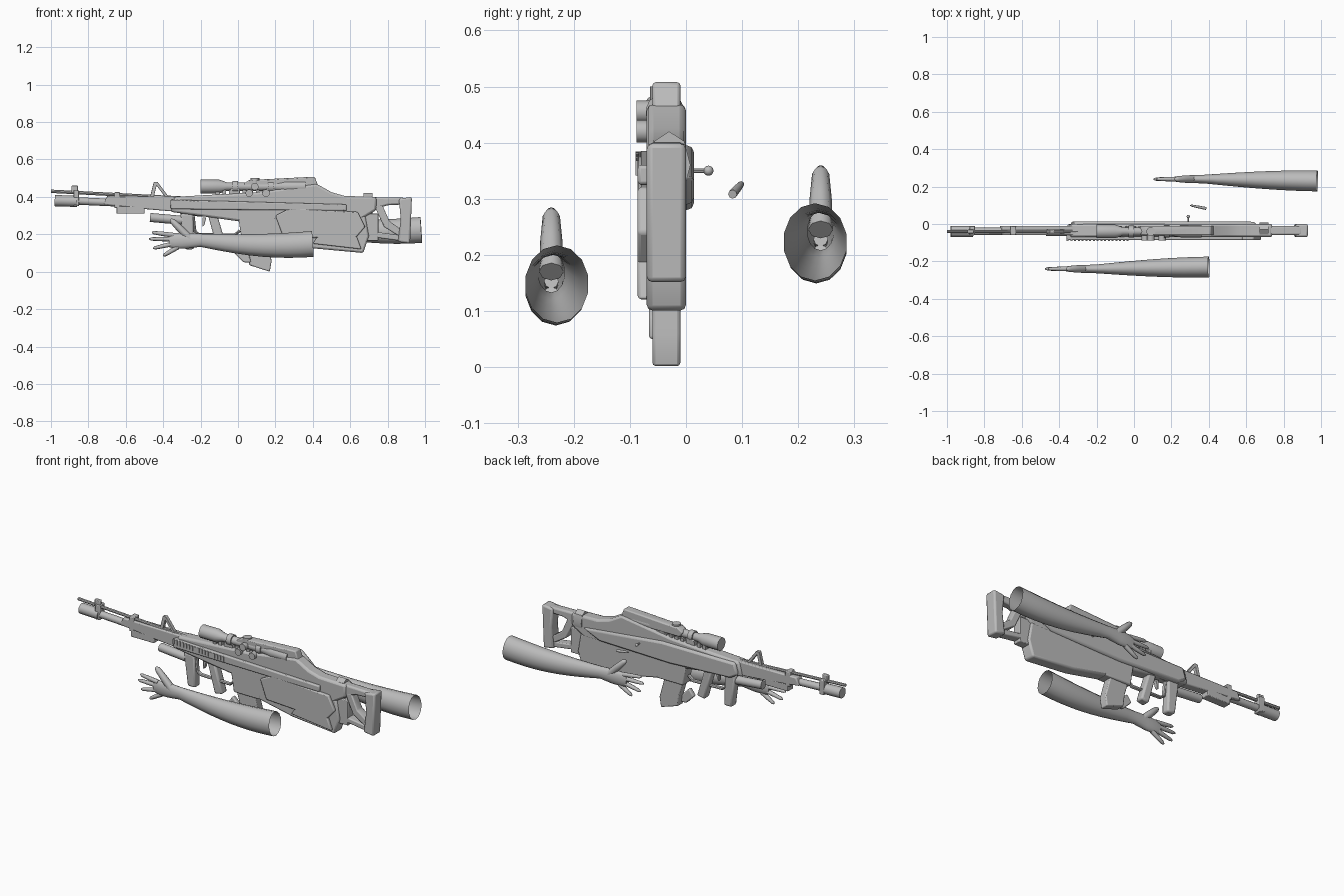
import bpy, bmesh, math
from mathutils import Vector

cube = bpy.data.objects.get("Cube")
if cube:
    bpy.data.objects.remove(cube, do_unlink=True)

grey = bpy.data.materials.new("plain grey")
grey.use_nodes = True
grey.diffuse_color = (.5, .5, .5, 1)
grey.node_tree.nodes["Principled BSDF"].inputs["Base Color"].default_value = grey.diffuse_color

# Depth layers of the rifle along y, and its centre plane
MIDDLE = -.04
CORE, THIN, SLIM = (-.07, 0), (-.06, -.01), (-.05, -.03)
FRONT, BACK = (-.086, -.05), (-.03, .014)


def finish(name, bm, bevel=0, angle=35):
    bmesh.ops.recalc_face_normals(bm, faces=bm.faces)
    mesh = bpy.data.meshes.new(name)
    bm.to_mesh(mesh)
    bm.free()
    mesh.materials.append(grey)
    part = bpy.data.objects.new(name, mesh)
    bpy.context.collection.objects.link(part)
    if bevel:
        modifier = part.modifiers.new("soft edges", "BEVEL")
        modifier.width, modifier.segments, modifier.limit_method = bevel, 2, "ANGLE"
    bpy.ops.object.select_all(action="DESELECT")
    part.select_set(True)
    bpy.context.view_layer.objects.active = part
    bpy.ops.object.shade_smooth_by_angle(angle=math.radians(angle))


def plate(name, layer, *outline, bevel=.006):
    """Side profile in x and z, filled between the two depths of a layer."""
    near, far = layer
    bm = bmesh.new()
    face = bm.faces.new([bm.verts.new((x, near, z)) for x, z in outline])
    grown = bmesh.ops.extrude_face_region(bm, geom=[face])["geom"]
    moved = [item for item in grown if isinstance(item, bmesh.types.BMVert)]
    bmesh.ops.translate(bm, verts=moved, vec=(0, far - near, 0))
    finish(name, bm, bevel)


def box(name, layer, x, z, length, height, bevel=.004):
    right, top = x + length, z + height
    plate(name, layer, (x, z), (right, z), (right, top), (x, top), bevel=bevel)


def loft(name, sections, sides=12, open_end=False, angle=40):
    """Skin elliptical rings; each section is centre, half height, half width."""
    bm = bmesh.new()
    centres = [Vector(centre) for centre, height, width in sections]
    rings = []
    for i, (centre, height, width) in enumerate(sections):
        before, after = centres[max(i - 1, 0)], centres[min(i + 1, len(centres) - 1)]
        ahead = (after - before).normalized()
        side = Vector((1, 0, 0)) if abs(ahead.y) > .8 else Vector((0, 1, 0))
        up = ahead.cross(side).normalized()
        side = up.cross(ahead)
        turns = [math.tau * k / sides for k in range(sides)]
        rings.append([bm.verts.new(centres[i] + up * math.cos(turn) * height
                                   + side * math.sin(turn) * width) for turn in turns])
    for ring, following in zip(rings, rings[1:]):
        for k in range(sides):
            n = (k + 1) % sides
            bm.faces.new((ring[k], ring[n], following[n], following[k]))
    bm.faces.new(rings[0])
    if not open_end:
        bm.faces.new(rings[-1])
    finish(name, bm, angle=angle)


def rod(name, start, end, radius, sides=12):
    loft(name, [(start, radius, radius), (end, radius, radius)], sides)


def digit(name, base, tip, thickness):
    """Tapered finger or thumb with a rounded tip."""
    base, tip = Vector(base), Vector(tip)
    sections = []
    for along, scale in ((0, 1), (.5, .9), (.9, .7), (1, .3)):
        size = thickness * scale
        sections.append((base.lerp(tip, along), size, size))
    loft(name, sections, sides=8, angle=70)


# Arms: an open sleeve end, a palm, four fingers and a raised thumb
def arm(name, shift, lift, mirror):
    def place(x, z, depth=.24):
        return x + shift, mirror * depth, z + lift

    sections = [(place(-.37, .165), .033, .012), (place(-.34, .165), .042, .017),
                (place(-.28, .166), .043, .021)]
    steps = 9
    for i in range(steps + 1):
        t = i / steps
        swell = math.sin(t * math.pi / 2)
        centre = place(-.2 + .6 * t, .168 - .028 * math.sin(t * math.pi * .75), .24 - .01 * t)
        sections.append((centre, .035 + .034 * swell, .024 + .033 * swell))
    loft(name + "_forearm", sections, sides=14, open_end=True, angle=70)
    tips = {"index": (-.46, .21), "middle": (-.475, .175), "ring": (-.455, .125), "little": (-.4, .085)}
    for i, (finger, (x, z)) in enumerate(tips.items()):
        knuckle = place(-.345 + .008 * i, .195 - .021 * i)
        digit(f"{name}_{finger}_finger", knuckle, place(x, z), .013)
    digit(name + "_thumb", place(-.25, .17), place(-.36, .28), .022)


arm("front_arm", shift=0, lift=0, mirror=-1)
arm("rear_arm", shift=.58, lift=.075, mirror=1)

# Barrel group
rod("barrel", (-.9, MIDDLE, .38), (-.25, MIDDLE, .35), .02)
rod("muzzle_sleeve", (-.98, MIDDLE, .38), (-.86, MIDDLE, .376), .03)
rod("gas_rod", (-1, MIDDLE, .43), (-.3, MIDDLE, .394), .009, sides=8)
box("front_barrel_band", THIN, -.88, .35, .03, .085)
box("rear_barrel_band", THIN, -.66, .34, .03, .085)
box("muzzle_sight", SLIM, -.89, .42, .035, .04)
plate("barrel_shroud", THIN, (-.72, .36), (-.7, .405), (-.2, .4), (-.2, .31), (-.5, .335))
box("under_bracket", THIN, -.65, .31, .15, .04)
rod("under_barrel_light", (-.47, MIDDLE, .29), (-.3, MIDDLE, .275), .024)
for leg, foot in (("front", -.47), ("rear", -.39)):
    plate(f"post_sight_{leg}_leg", SLIM, (foot, .4), (-.45, .48), (-.43, .48), (foot + .02, .4), bevel=.002)

# Receiver: core, smooth rear shell and front covers
plate("receiver", CORE, (-.36, .32), (-.34, .4), (.1, .425), (.42, .47), (.5, .425), (.57, .405),
      (.74, .4), (.74, .33), (.66, .28), (0, .27), bevel=.012)
plate("rear_shell", BACK, (-.34, .33), (-.32, .395), (.15, .395), (.66, .34), (.55, .29),
      (.1, .28), (-.29, .3), bevel=.012)
plate("front_cover", FRONT, (-.36, .335), (-.36, .385), (.58, .36), (.58, .325))
plate("front_panel", FRONT, (.2, .3), (.28, .34), (.64, .32), (.68, .24), (.62, .17), (.24, .19))
for i in range(17):
    box(f"cooling_rib_{i + 1}", (-.09, -.08), -.36 + i * .02, .357 - i * .001, .011, .027, bevel=0)

# Lower housing behind the magazine
plate("lower_housing", CORE, (.16, .29), (.68, .3), (.7, .19), (.67, .1), (.4, .125), (.18, .17), bevel=.01)
box("rear_block", THIN, .67, .165, .08, .145)
plate("lower_step", FRONT, (.4, .15), (.44, .21), (.63, .2), (.66, .12))

# Magazine, grips and trigger guard
plate("magazine", THIN, (0, .28), (.16, .28), (.15, .17), (.18, .06), (.17, 0), (.06, .035), (.05, .11))
plate("magazine_well", CORE, (0, .3), (.2, .3), (.19, .17), (.02, .17))
plate("magazine_catch", (-.066, MIDDLE), (-.02, .1), (.01, .14), (.06, .09), (.07, .05), (.03, .05))
plate("pistol_grip", THIN, (-.16, .3), (-.11, .3), (-.06, .13), (-.11, .12), bevel=.01)
guard_path = [(-.24, .3), (-.23, .215), (-.21, .2), (-.02, .195), (.01, .22)]
loft("trigger_guard", [((x, MIDDLE, z), .008, .012) for x, z in guard_path], sides=8)
plate("trigger", SLIM, (-.19, .29), (-.17, .29), (-.18, .25), (-.19, .24), bevel=.002)
plate("foregrip", THIN, (-.31, .31), (-.24, .31), (-.235, .12), (-.285, .12), bevel=.01)

# Open stock
plate("stock_top", THIN, (.64, .4), (.9, .395), (.9, .36), (.8, .355), (.66, .31), bevel=.01)
plate("butt", CORE, (.86, .39), (.93, .4), (.92, .15), (.855, .16), (.87, .28), bevel=.01)
plate("stock_brace", THIN, (.73, .35), (.77, .36), (.81, .27), (.88, .22), (.86, .19), (.78, .24))
plate("stock_lower_bar", THIN, (.72, .215), (.87, .195), (.865, .165), (.72, .185))
collar_ends = [(x, -.03, .36) for x in (.67, .72)]
loft("butt_collar", [(centre, .06, .038) for centre in collar_ends], sides=8)

# Scope with rings, mounts, knobs and top rail
scope_rule = {-.2: .037, -.1: .037, -.06: .023, .2: .023, .25: .032, .36: .032}
loft("scope", [((x, MIDDLE, .455), radius, radius) for x, radius in scope_rule.items()], sides=14)
for place_name, x in (("front", -.03), ("rear", .16)):
    rod(f"{place_name}_scope_ring", (x, MIDDLE, .455), (x + .03, MIDDLE, .455), .031)
    box(f"{place_name}_scope_mount", THIN, x - .01, .38, .05, .065)
rod("scope_turret", (.09, MIDDLE, .45), (.09, MIDDLE, .5), .024)
for knob, x, z in (("front", .06, .42), ("upper", .09, .455), ("rear", .15, .42)):
    rod(f"{knob}_side_knob", (x, MIDDLE, z), (x, -.088, z), .02)
plate("top_rail", THIN, (.03, .47), (.06, .49), (.41, .508), (.43, .455), (.3, .44), (.05, .44))
for i in range(14):
    box(f"rail_tooth_{i + 1}", THIN, -.12 + i * .036, .4, .02, .038, bevel=0)

# Bolt handle and loose cartridge
rod("bolt_stem", (.29, 0, .35), (.29, .035, .35), .004, sides=8)
ball = bmesh.new()
bmesh.ops.create_uvsphere(ball, u_segments=10, v_segments=8, radius=.009)
bmesh.ops.translate(ball, verts=ball.verts, vec=(.29, .04, .35))
finish("bolt_ball", ball, angle=70)
digit("loose_cartridge", (.385, .083, .308), (.3, .1, .328), .008)
